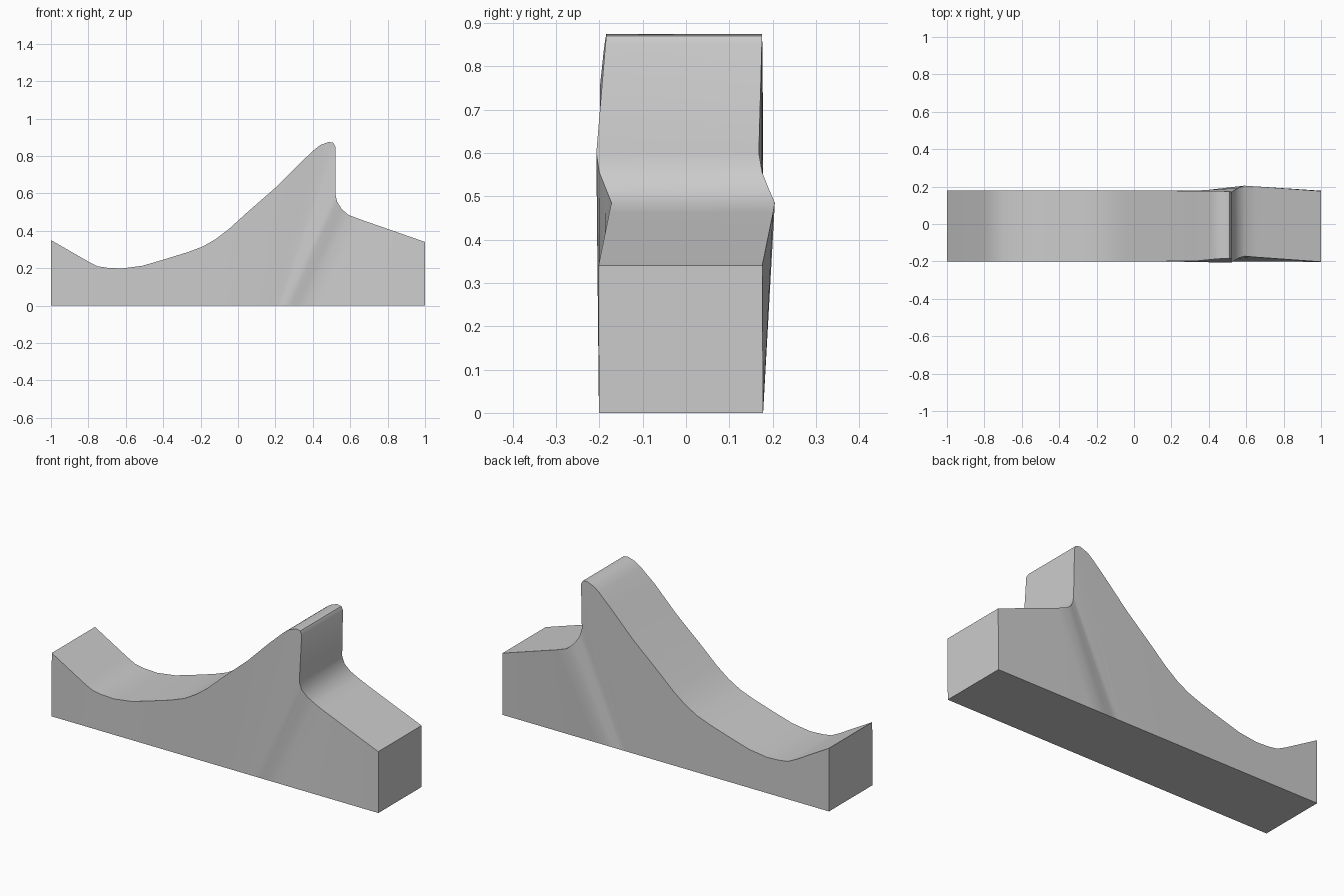
import bpy, bmesh

# Rib stations along the ramp: top x, top z, bottom x, front y, back y
stations = [
    (-1.00, .350, -1.00, -.200, .178),
    (-.80, .235, -.80, -.200, .178),
    (-.75, .210, -.75, -.200, .178),
    (-.70, .202, -.71, -.200, .178),
    (-.62, .198, -.64, -.200, .178),
    (-.51, .213, -.55, -.200, .178),
    (-.40, .245, -.46, -.200, .178),
    (-.27, .285, -.36, -.200, .178),
    (-.19, .315, -.30, -.200, .178),
    (-.12, .355, -.24, -.200, .178),
    (-.05, .408, -.18, -.200, .178),
    (.04, .490, -.11, -.200, .178),
    (.20, .630, .01, -.199, .178),
    (.33, .760, .11, -.198, .177),
    (.41, .835, .17, -.190, .176),
    (.44, .858, .19, -.187, .176),
    (.485, .875, .21, -.184, .175),
    (.51, .870, .22, -.184, .175),
    (.52, .850, .23, -.186, .175),
    (.52, .600, .25, -.207, .168),
    (.53, .555, .28, -.200, .176),
    (.555, .515, .32, -.184, .192),
    (.59, .485, .36, -.172, .205),
    (.65, .462, .43, -.177, .201),
    (1.00, .340, 1.00, -.202, .176),
]

# Block with a curved top, side walls ruled down to a straight base
bm = bmesh.new()
ribs = []
for tx, tz, bx, front, back in stations:
    points = [(bx, -.201, 0), (tx, front, tz), (tx, back, tz), (bx, .178, 0)]
    ribs.append([bm.verts.new(p) for p in points])
for a, b in zip(ribs, ribs[1:]):
    for i in range(4):
        j = (i + 1) % 4
        bm.faces.new((a[i], a[j], b[j], b[i]))
bm.faces.new(ribs[0])
bm.faces.new(ribs[-1])
bmesh.ops.recalc_face_normals(bm, faces=bm.faces)

mesh = bpy.data.meshes.new("curved_ramp")
bm.to_mesh(mesh)
bm.free()
ramp = bpy.data.objects.new("curved_ramp", mesh)
bpy.context.collection.objects.link(ramp)

# Smooth curves, crisp side edges
bpy.context.view_layer.objects.active = ramp
ramp.select_set(True)
bpy.ops.object.shade_smooth_by_angle(angle=0.7)
